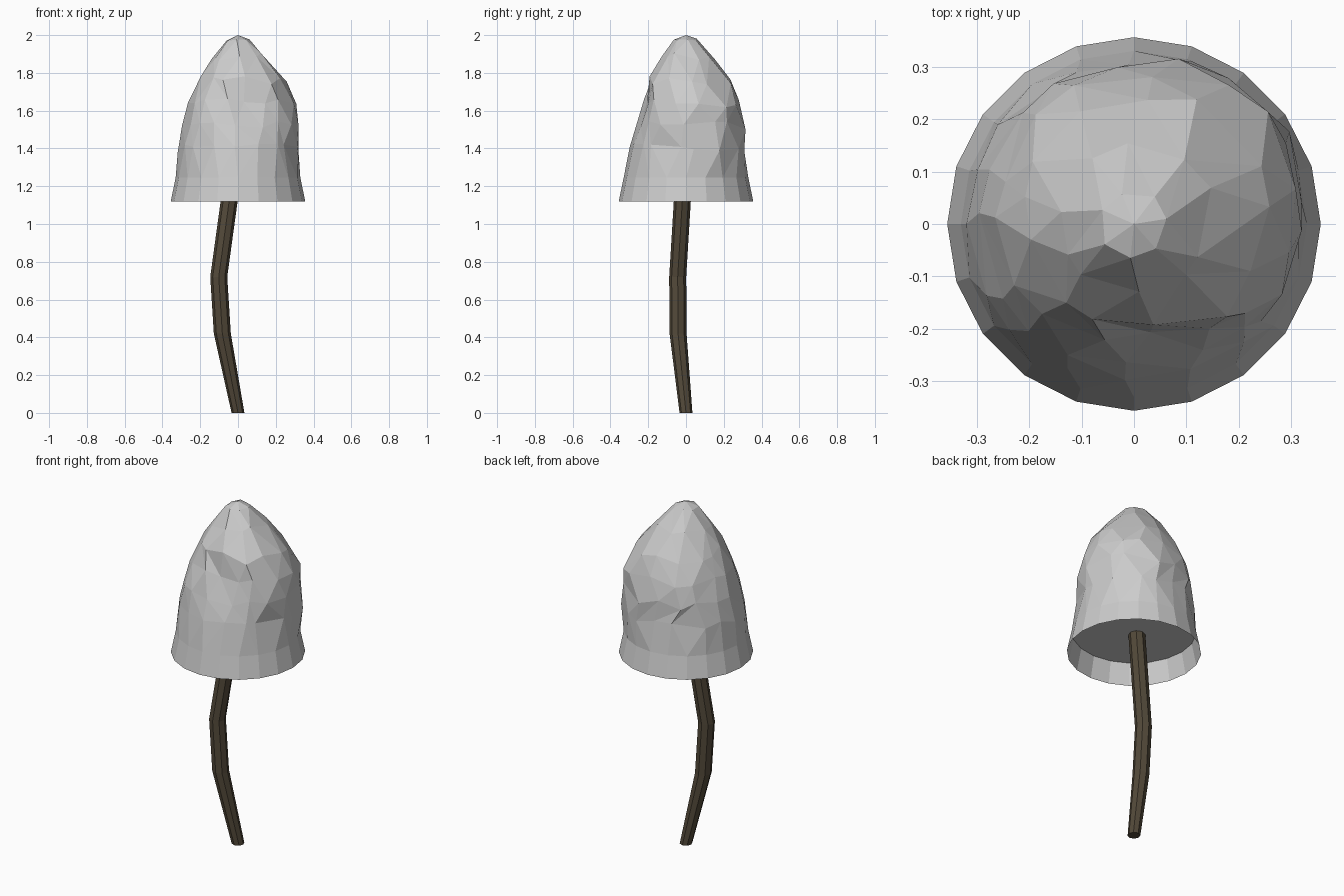
import bpy, bmesh, math, random
from mathutils import Vector

if "Cube" in bpy.data.objects:
    bpy.data.objects.remove(bpy.data.objects["Cube"])

random.seed(4)
TAU = 2 * math.pi


def material(name, rgb):
    m = bpy.data.materials.new(name)
    m.diffuse_color = (*rgb, 1)
    m.use_nodes = True
    m.node_tree.nodes["Principled BSDF"].inputs["Base Color"].default_value = m.diffuse_color
    return m


def finish(bm, name, mat):
    me = bpy.data.meshes.new(name)
    bm.to_mesh(me)
    bm.free()
    me.materials.append(mat)
    ob = bpy.data.objects.new(name, me)
    bpy.context.collection.objects.link(ob)
    return ob


pale_grey = material("pale_grey", (0.60, 0.60, 0.60))
dark_bark = material("dark_bark", (0.085, 0.066, 0.041))

# Cap radii: height, number of sides, radii every 45 degrees from +x
LEVELS = [
    (1.40, 17, (.322, .345, .312, .316, .317, .310, .302, .312)),
    (1.52, 16, (.322, .345, .305, .302, .297, .290, .268, .302)),
    (1.64, 15, (.307, .318, .290, .274, .266, .257, .238, .287)),
    (1.76, 13, (.253, .262, .238, .218, .210, .203, .198, .238)),
    (1.88, 10, (.148, .155, .152, .145, .137, .130, .133, .145)),
    (1.975, 7, (.064,) * 8),
]


def cap_radius(radii, a, z):
    t = (a / TAU * 8) % 8
    i, f = int(t), t % 1
    r = radii[i] * (1 - f) + radii[(i + 1) % 8] * f
    # sunken dent on the front
    da = (a - math.radians(293) + math.pi) % TAU - math.pi
    return r - 0.06 * math.exp(-(da / 0.38) ** 2 - ((z - 1.61) / 0.08) ** 2)


def ring(bm, z, n, offset, radius, jitter=0.0):
    """Ring of (angle, vertex) pairs."""
    out = []
    for k in range(n):
        a = (k + offset) * TAU / n
        b = a + random.uniform(-1, 1) * jitter * 0.3 * TAU / n
        h = z + random.uniform(-1, 1) * jitter * 0.025
        r = radius(b, z) + random.uniform(-1, 1) * jitter * 0.005
        r -= (h - z) * (0.25 if z < 1.6 else 0.6)
        out.append((a, bm.verts.new((r * math.cos(b), r * math.sin(b), h))))
    return out


def zip_rings(bm, lo, hi):
    """Triangle strip between rings with different side counts."""
    lo = lo + [(lo[0][0] + TAU, lo[0][1])]
    hi = hi + [(hi[0][0] + TAU, hi[0][1])]
    i = j = 0
    while i < len(lo) - 1 or j < len(hi) - 1:
        step_low = j == len(hi) - 1 or (i < len(lo) - 1 and lo[i + 1][0] <= hi[j + 1][0])
        if step_low:
            bm.faces.new((lo[i][1], lo[i + 1][1], hi[j][1]))
            i += 1
        else:
            bm.faces.new((lo[i][1], hi[j + 1][1], hi[j][1]))
            j += 1


# Cap: flared open skirt, then irregular faceted dome
bm = bmesh.new()
rim = ring(bm, 1.12, 20, 0, lambda a, z: 0.356)
base = ring(bm, 1.245, 20, 0, lambda a, z: 0.33)
for k in range(20):
    n = (k + 1) % 20
    bm.faces.new((rim[k][1], rim[n][1], base[n][1], base[k][1]))
lower = base
for idx, (z, n, radii) in enumerate(LEVELS):
    upper = ring(bm, z, n, 0.5 if idx % 2 == 0 else 0.1,
                 lambda a, h, rr=radii: cap_radius(rr, a, h),
                 0.3 if z > 1.95 else 1.0)
    zip_rings(bm, lower, upper)
    lower = upper
apex = bm.verts.new((0, 0, 2.0))
for k in range(len(lower)):
    bm.faces.new((lower[k][1], lower[(k + 1) % len(lower)][1], apex))

# Merge nearly flat neighbours into larger facets
bmesh.ops.dissolve_limit(
    bm, angle_limit=0.13,
    verts=[v for v in bm.verts if 1.26 < v.co.z < 1.99],
    edges=[e for e in bm.edges if (e.verts[0].co.z + e.verts[1].co.z) / 2 > 1.26])
finish(bm, "cap", pale_grey)

# Flat underside recessed inside the skirt
bm = bmesh.new()
disk = ring(bm, 1.244, 20, 0, lambda a, z: 0.33)
bm.faces.new([v for _, v in reversed(disk)])
finish(bm, "cap_underside", pale_grey)

# Bent eight-sided stem: centre and radius at each bend
STEM = [((0, 0, 0), .034), ((-.083, -.042, .42), .045),
        ((-.102, -.044, .72), .045), ((-.03, -.012, 1.244), .045)]
bm = bmesh.new()
rows = []
for c, r in STEM:
    rows.append([bm.verts.new(Vector(c) + Vector((r * math.cos(k * TAU / 8), r * math.sin(k * TAU / 8), 0)))
                 for k in range(8)])
for lo, hi in zip(rows, rows[1:]):
    for k in range(8):
        n = (k + 1) % 8
        bm.faces.new((lo[k], lo[n], hi[n], hi[k]))
bm.faces.new(rows[0][::-1])
bm.faces.new(rows[-1])
finish(bm, "stem", dark_bark)
